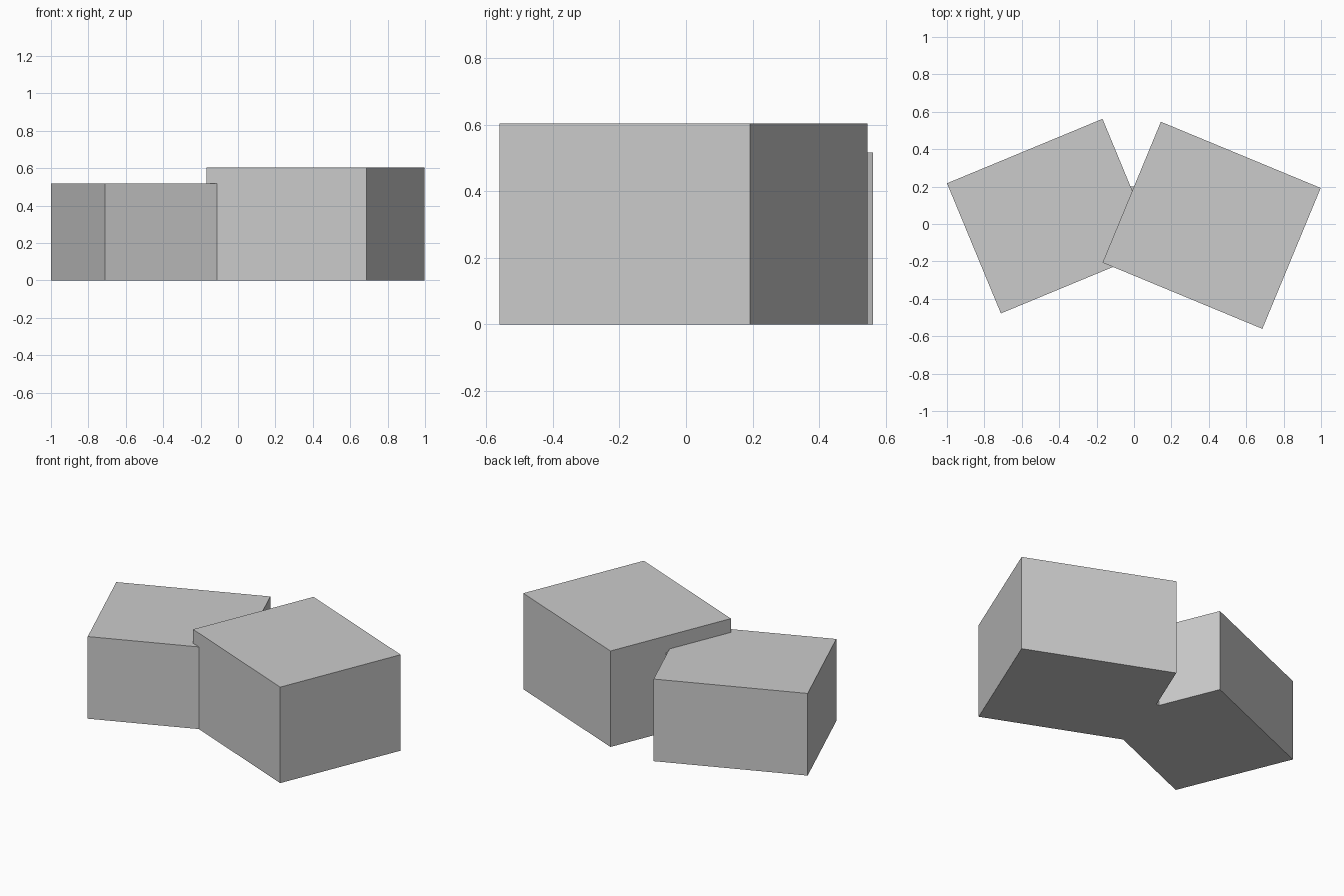
import bpy
from math import radians

cube = bpy.data.objects.get("Cube")
if cube:
    bpy.data.objects.remove(cube, do_unlink=True)

# Single plain grey for every block
grey = bpy.data.materials.new("plain_grey")
grey.use_nodes = True
colour = (0.6, 0.6, 0.6, 1)
grey.diffuse_color = colour
grey.node_tree.nodes["Principled BSDF"].inputs["Base Color"].default_value = colour


def block(name, centre, size, turn=0):
    """Box standing on the ground, turned about the vertical."""
    bpy.ops.mesh.primitive_cube_add(size=1)
    ob = bpy.context.object
    ob.name = name
    ob.scale = size
    ob.location = (*centre, size[2] / 2)
    ob.rotation_euler.z = radians(turn)
    bpy.ops.object.transform_apply(location=False, rotation=False, scale=True)
    ob.data.materials.append(grey)


# Two wings splayed in a shallow V, the left one taller
block("left_wing", (0.415, -0.007), (0.925, 0.815, 0.604), -22.5)
block("right_wing", (-0.44, 0.042), (0.9, 0.753, 0.517), 22.5)

# Small link closing the gap where the wings meet
block("link", (0, 0.02), (0.16, 0.36, 0.5))
